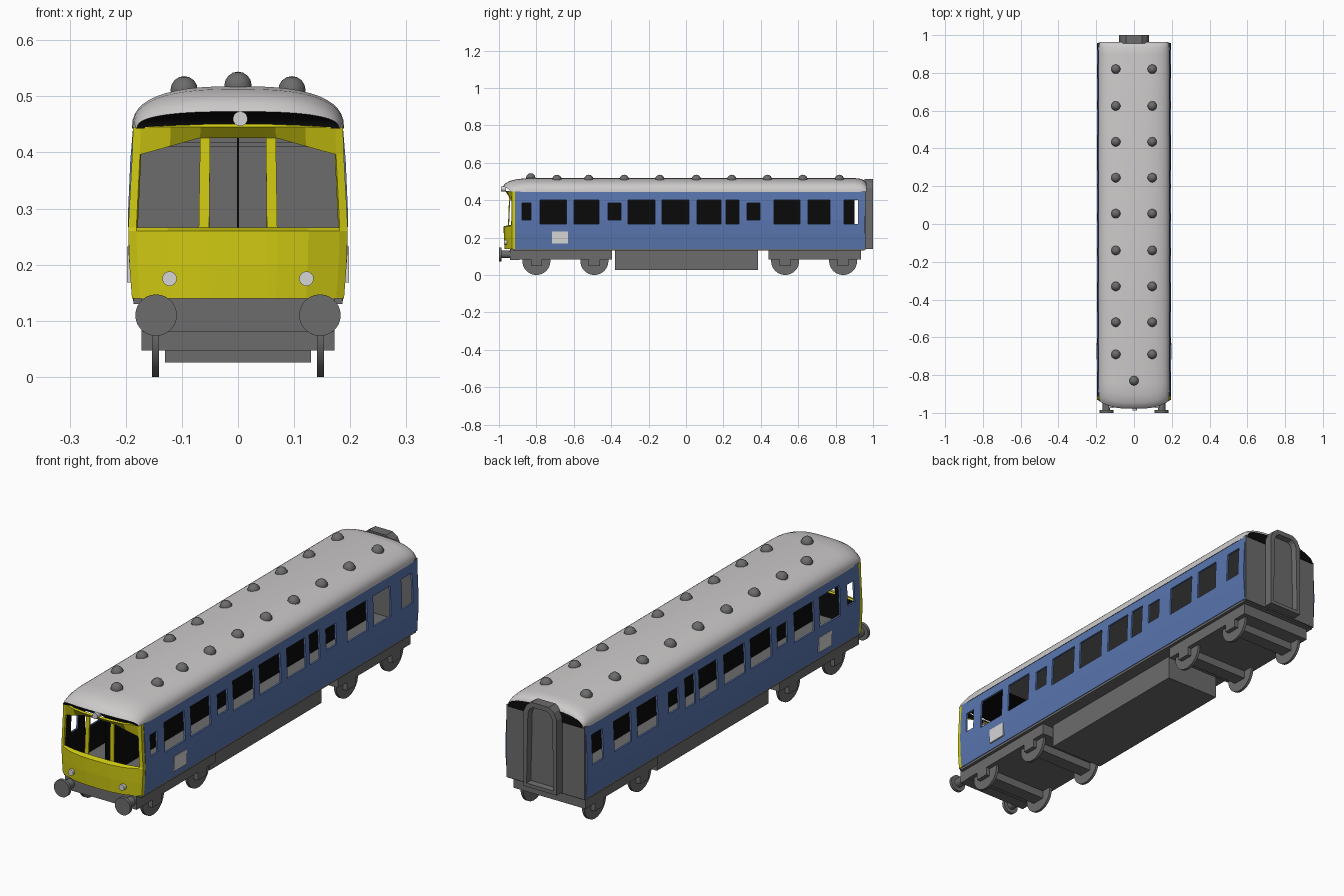
import bpy, bmesh, math
from mathutils import Matrix, Vector

if "Cube" in bpy.data.objects:
    bpy.data.objects.remove(bpy.data.objects["Cube"])


def mat(name, r, g, b):
    m = bpy.data.materials.new(name)
    m.diffuse_color = (r, g, b, 1)
    m.use_nodes = True
    m.node_tree.nodes["Principled BSDF"].inputs["Base Color"].default_value = m.diffuse_color
    return m


BLUE = mat("body blue", 0.10, 0.18, 0.43)
YELLOW = mat("front yellow", 0.64, 0.60, 0.006)
GREY = mat("dark grey", 0.15, 0.15, 0.15)
WHITE = mat("roof white", 0.61, 0.59, 0.59)
PALE = mat("pale grey", 0.66, 0.66, 0.66)
BLACK = mat("black", 0.003, 0.003, 0.003)


def finish(name, bm, mats, normals=True):
    if normals:
        bmesh.ops.recalc_face_normals(bm, faces=bm.faces)
    me = bpy.data.meshes.new(name)
    bm.to_mesh(me)
    bm.free()
    for m in mats:
        me.materials.append(m)
    ob = bpy.data.objects.new(name, me)
    bpy.context.collection.objects.link(ob)
    return ob


def smooth(ob, angle=35):
    bpy.ops.object.select_all(action='DESELECT')
    ob.select_set(True)
    bpy.context.view_layer.objects.active = ob
    bpy.ops.object.shade_smooth_by_angle(angle=math.radians(angle))


def box(name, x, y, z, m):
    bm = bmesh.new()
    bmesh.ops.create_cube(bm, size=1)
    for v in bm.verts:
        for i, (a, b) in enumerate((x, y, z)):
            v.co[i] = (a + b) / 2 + v.co[i] * (b - a)
    return finish(name, bm, [m])


def cyl(name, c, r, depth, axis, m, seg=24, r2=None):
    bm = bmesh.new()
    bmesh.ops.create_cone(bm, cap_ends=True, segments=seg, radius1=r,
                          radius2=r if r2 is None else r2, depth=depth)
    rot = Matrix.Rotation(math.pi / 2, 4, axis)
    bmesh.ops.transform(bm, matrix=Matrix.Translation(c) @ rot, verts=bm.verts)
    ob = finish(name, bm, [m])
    smooth(ob)
    return ob


def side_x(z):
    """Half width of the gently bulging body at height z."""
    pts = [(.14, .189), (.22, .195), (.30, .196), (.385, .192), (.445, .187)]
    for (a, p), (b, q) in zip(pts, pts[1:]):
        if z <= b:
            return p + (q - p) * (z - a) / (b - a)
    return .187


def shell(name, verts, rows, cols, hole, mats, flip=False):
    """Grid wall with window cells left open; inside is black."""
    bm = bmesh.new()
    vs = [[bm.verts.new(verts(i, j)) for j in range(cols)] for i in range(rows)]
    for i in range(rows - 1):
        for j in range(cols - 1):
            if not hole(i, j):
                q = [vs[i][j], vs[i][j + 1], vs[i + 1][j + 1], vs[i + 1][j]]
                bm.faces.new(q[::-1] if flip else q)
    ob = finish(name, bm, mats, False)
    s = ob.modifiers.new("thickness", 'SOLIDIFY')
    s.thickness, s.offset, s.material_offset = .008, -1, 1
    return ob


# Side walls with window openings (start, end, short window)
WINDOWS = [(-.877, -.829, 1), (-.78, -.64, 0), (-.60, -.465, 0), (-.417, -.348, 1),
           (-.31, -.166, 0), (-.128, .016, 0), (.059, .187, 0), (.214, .283, 0),
           (.326, .396, 1), (.47, .61, 0), (.652, .77, 0), (.845, .92, 0)]
ys = sorted([-.914, .957] + [v for w in WINDOWS for v in w[:2]])
zs = [.14, .22, .273, .294, .385, .402, .445]


def side_hole(i, j):
    mid = (ys[j] + ys[j + 1]) / 2
    return any(a < mid < b and (i == 3 if short else 2 <= i <= 4)
               for a, b, short in WINDOWS)


for s, label in ((1, "right"), (-1, "left")):
    shell(label + "_side_wall", lambda i, j: (s * side_x(zs[i]), ys[j], zs[i]),
          len(zs), len(ys), side_hole, [BLUE, BLACK], s < 0)
    box(label + "_notice_panel", sorted((s * .190, s * .1975)), (-.717, -.63), (.168, .232), PALE)

# Curved yellow cab front with three windows
fx = [-.19, -.19, -.176, -.122, -.068, -.05, 0, .05, .068, .122, .176, .19, .19]
fz = [(.14, .040), (.20, .044), (.260, .045), (.266, .022), (.426, .016), (.445, .036)]


def front_vert(i, j):
    x, (z, d) = fx[j], fz[i]
    y = -.914 if j in (0, len(fx) - 1) else -.93 - d * (1 - (abs(x) / .19) ** 3)
    wide = side_x(z) / .19
    if i == 4 and abs(x) > .068:
        z -= .03 * min(1, (abs(x) - .068) / .108)
    return (x * wide, y, z)


def front_hole(i, j):
    return i == 3 and j in (2, 3, 5, 6, 8, 9)


shell("cab_front", front_vert, len(fz), len(fx), front_hole, [YELLOW, BLACK])

# Roof lofted from arched sections, black end panels beneath the rims
bm = bmesh.new()
N = 24
SECT = [(-.978, .180, .030), (-.968, .183, .045), (-.945, .186, .059), (-.90, .188, .070),
        (-.84, .189, .075), (.90, .189, .075), (.935, .187, .071), (.955, .184, .062),
        (.964, .180, .048)]
rings = []
for y, w, h in SECT:
    ring = []
    for k in range(N + 1):
        a = math.pi * k / N
        c, s = math.cos(a), math.sin(a)
        x = w * math.copysign(abs(c) ** .75, c)
        sweep = .045 * (abs(x) / .19) ** 3 * max(0, min(1, (-.84 - y) / .1))
        ring.append(bm.verts.new((x, y + sweep, .443 + h * s ** .8)))
    rings.append(ring)
for a, b in zip(rings, rings[1:]):
    for k in range(N):
        bm.faces.new((a[k], a[k + 1], b[k + 1], b[k]))
    bm.faces.new((a[0], a[N], b[N], b[0])).material_index = 1
for r in (rings[0], rings[-1]):
    for k in range(N // 2):
        q = [r[k], r[k + 1], r[N - k - 1], r[N - k]]
        bm.faces.new(list(dict.fromkeys(q))).material_index = 1
smooth(finish("roof", bm, [WHITE, BLACK]), 40)

# Domed roof ventilators
spots = [(s * .096, y, .511) for s in (-1, 1)
         for y in (-.69, -.52, -.33, -.14, .055, .245, .435, .625, .82)]
for p in spots + [(0, -.83, .519)]:
    bm = bmesh.new()
    bmesh.ops.create_uvsphere(bm, u_segments=14, v_segments=8, radius=.025)
    bmesh.ops.translate(bm, verts=bm.verts, vec=p)
    smooth(finish("roof_vent", bm, [GREY]), 50)

# Interior: floor, ceiling, central divider, rear wall
box("floor", (-.186, .186), (-.925, .955), (.130, .165), GREY)
box("ceiling", (-.178, .178), (-.66, .95), (.410, .418), GREY)
box("central_divider", (-.002, .002), (-.91, .90), (.165, .442), BLACK)
box("rear_wall", (-.187, .187), (.945, .962), (.135, .450), GREY)

# Gangway with an arched recessed doorway
bm = bmesh.new()
outline = [(-.08, .14), (.08, .14), (.08, .465), (.066, .495), (.042, .512),
           (-.042, .512), (-.066, .495), (-.08, .465)]
face = bm.faces.new([bm.verts.new((x, .955, z)) for x, z in outline])
top = bmesh.ops.extrude_face_region(bm, geom=[face])["geom"]
bmesh.ops.translate(bm, verts=[g for g in top if isinstance(g, bmesh.types.BMVert)],
                    vec=(0, .045, 0))
bmesh.ops.recalc_face_normals(bm, faces=bm.faces)
cap = [f for f in bm.faces if f.normal.y > .9]
bmesh.ops.inset_region(bm, faces=cap, thickness=.022)
bmesh.ops.inset_region(bm, faces=cap, thickness=.004, depth=-.025)
finish("gangway", bm, [GREY])

# Running gear
box("underfloor_equipment", (-.13, .13), (-.38, .385), (.026, .14), GREY)
for y0, y1, axles in ((-.89, -.395, (-.80, -.49)), (.44, .935, (.53, .84))):
    box("bogie_frame", (-.172, .172), (y0, y1), (.082, .138), GREY)
    for y in axles:
        box("axle_box_beam", (-.172, .172), (y - .03, y + .03), (.047, .09), GREY)
        for s in (-1, 1):
            cyl("wheel", (s * .147, y, .075), .075, .012, 'Y', GREY, 32)

# Buffers and front lamps
box("buffer_beam", (-.172, .172), (-.94, -.89), (.08, .14), GREY)
for s in (-1, 1):
    cyl("buffer_shaft", (s * .146, -.96, .11), .020, .06, 'X', GREY)
    cyl("buffer_head", (s * .146, -.993, .11), .037, .014, 'X', GREY, 28)
    cyl("headlight", (s * .122, -.962, .175), .013, .022, 'X', PALE)
cyl("top_lamp", (.004, -.975, .460), .013, .026, 'X', PALE)
